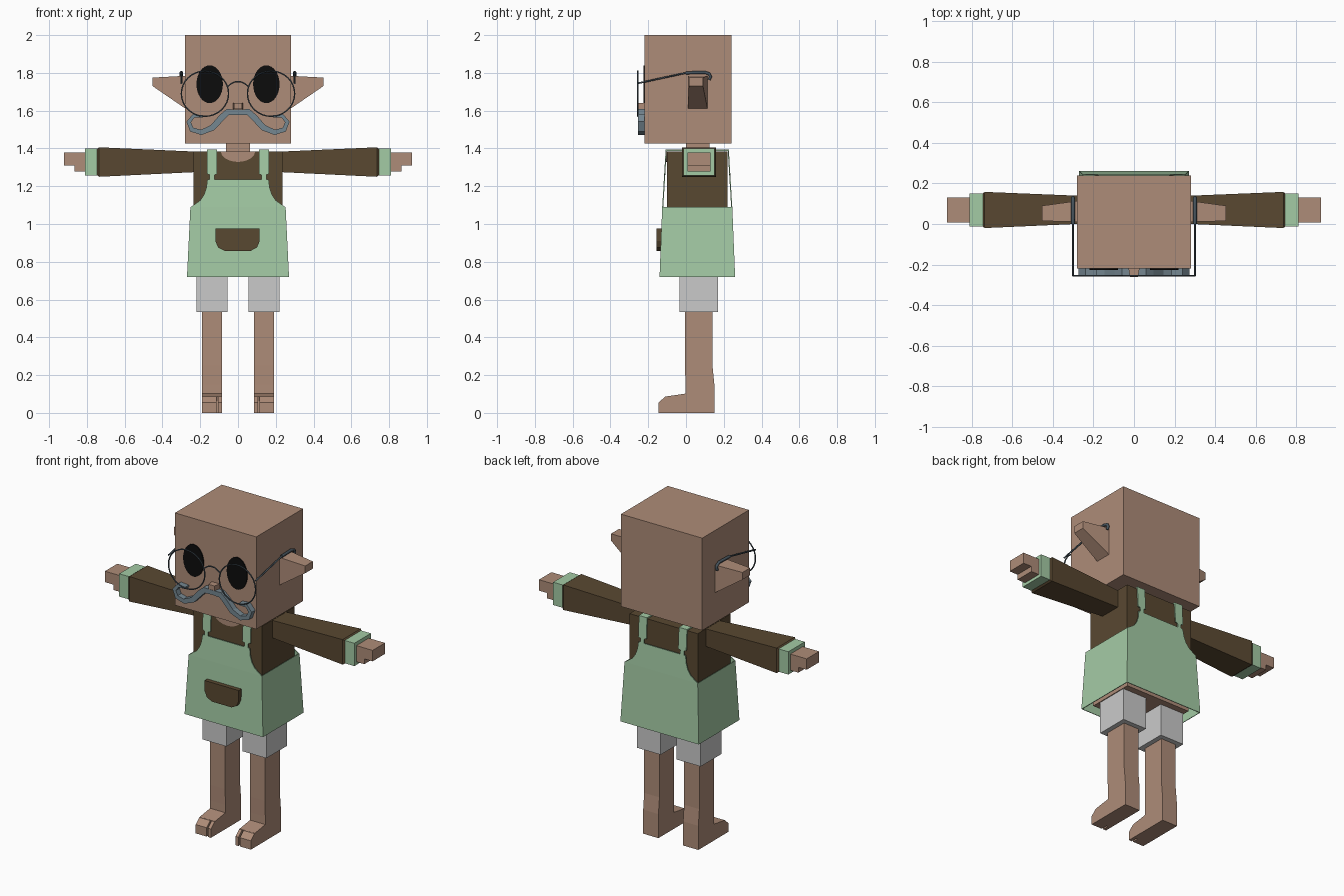
import bpy, bmesh, math
from mathutils import Vector

cube = bpy.data.objects.get("Cube")
if cube:
    bpy.data.objects.remove(cube, do_unlink=True)


def material(name, hexa):
    srgb = [int(hexa[i:i + 2], 16) / 255 for i in (0, 2, 4)]
    col = [c / 12.92 if c < 0.04 else ((c + 0.055) / 1.055) ** 2.4 for c in srgb] + [1]
    m = bpy.data.materials.new(name)
    m.use_nodes = True
    m.diffuse_color = col
    m.node_tree.nodes["Principled BSDF"].inputs["Base Color"].default_value = col
    return m


skin = material("skin", "AE8C78")
brown = material("brown_cloth", "594831")
green = material("green_cloth", "A4CBA5")
grey = material("light_grey_cloth", "CACACA")
black = material("eye_black", "0C0C0C")
steel = material("steel_wire", "46535C")
hair = material("blue_grey_hair", "758791")


def loft(name, rings, mat, caps=True):
    """Join equal rings of points into a solid."""
    bm = bmesh.new()
    loops = [[bm.verts.new(p) for p in r] for r in rings]
    n = len(rings[0])
    for a, b in zip(loops, loops[1:]):
        for i in range(n):
            j = (i + 1) % n
            bm.faces.new((a[i], a[j], b[j], b[i]))
    if caps:
        bm.faces.new(loops[0])
        bm.faces.new(loops[-1])
    bmesh.ops.recalc_face_normals(bm, faces=bm.faces)
    me = bpy.data.meshes.new(name)
    bm.to_mesh(me)
    bm.free()
    me.materials.append(mat)
    ob = bpy.data.objects.new(name, me)
    bpy.context.collection.objects.link(ob)
    return ob


def rect_z(x0, x1, y0, y1, z):
    return [(x0, y0, z), (x1, y0, z), (x1, y1, z), (x0, y1, z)]


def rect_x(x, y0, y1, z0, z1):
    return [(x, y0, z0), (x, y1, z0), (x, y1, z1), (x, y0, z1)]


def box(name, x, y, z, mat):
    return loft(name, [rect_z(*x, *y, z[0]), rect_z(*x, *y, z[1])], mat)


def plate(name, outline, y0, y1, mat, lean=lambda z: 0):
    """Extrude an x-z outline along y, with an optional lean."""
    return loft(name, [[(x, y + lean(z), z) for x, z in outline] for y in (y0, y1)], mat)


def wire(name, points, radius, closed=False):
    cu = bpy.data.curves.new(name, "CURVE")
    cu.dimensions = "3D"
    cu.bevel_depth = radius
    cu.bevel_resolution = 1
    sp = cu.splines.new("POLY")
    sp.points.add(len(points) - 1)
    for p, co in zip(sp.points, points):
        p.co = (*co, 1)
    sp.use_cyclic_u = closed
    cu.use_fill_caps = True
    cu.materials.append(steel)
    ob = bpy.data.objects.new(name, cu)
    bpy.context.collection.objects.link(ob)
    return ob


def ellipse(cx, cz, rx, rz, n=32, start=0, sweep=2 * math.pi):
    return [(cx + rx * math.cos(start + sweep * i / n),
             cz + rz * math.sin(start + sweep * i / n)) for i in range(n)]


# Head, neck, nose
box("head", (-0.28, 0.28), (-0.22, 0.24), (1.425, 2), skin)
box("neck", (-0.063, 0.063), (0, 0.125), (1.37, 1.43), skin)
loft("nose", [[(-w, y, 1.61), (w, y, 1.61), (w, y, 1.64), (-w, y, 1.64)]
              for w, y in ((0.028, -0.215), (0.02, -0.26))], skin)

# Torso, hips and neckline
box("sweater", (-0.235, 0.235), (-0.1, 0.22), (0.9, 1.385), brown)
box("hips", (-0.225, 0.225), (-0.09, 0.21), (0.735, 0.95), skin)
plate("neckline", ellipse(0, 1.384, 0.09, 0.055, 15, math.pi, math.pi) + [(0.09, 1.384)],
      -0.106, -0.099, skin)

# Apron skirt: open tapered shell
skirt = loft("apron_skirt", [rect_z(-0.27, 0.27, -0.14, 0.26, 0.72),
                             rect_z(-0.252, 0.252, -0.126, 0.245, 1.09)], green, caps=False)
shell = skirt.modifiers.new("thickness", "SOLIDIFY")
shell.thickness = 0.006

# Apron bibs with straps, front and back
half = [(0.125, 1.235), (0.125, 1.26), (0.11, 1.265), (0.11, 1.395), (0.165, 1.395),
        (0.165, 1.265), (0.15, 1.26), (0.15, 1.235), (0.162, 1.235), (0.168, 1.19),
        (0.18, 1.155), (0.2, 1.125), (0.235, 1.1), (0.25, 1.09)]
bib = half + [(-x, z) for x, z in reversed(half)]
plate("front_bib", bib, -0.126, -0.12, green, lambda z: (z - 1.09) * 0.06)
plate("back_bib", bib, 0.239, 0.245, green, lambda z: (1.09 - z) * 0.06)

# Pocket with rounded bottom
plate("pocket", [(-0.12, 0.975), (-0.12, 0.91), (-0.105, 0.875), (-0.07, 0.857),
                 (0.065, 0.857), (0.1, 0.875), (0.115, 0.91), (0.115, 0.975)],
      -0.157, -0.128, brown)

# Glasses bridge
wire("glasses_bridge", [(x, -0.255, 1.755 - 9 * x * x)
                        for x in (-0.055, -0.035, -0.015, 0.015, 0.035, 0.055)], 0.004)

# Moustache centreline: x, z, half width
hair_path = [(0, 1.592, 0.014), (0.055, 1.592, 0.017), (0.085, 1.565, 0.017),
             (0.135, 1.51, 0.016), (0.195, 1.485, 0.014), (0.245, 1.5, 0.013),
             (0.261, 1.54, 0.012), (0.235, 1.572, 0.01), (0.185, 1.57, 0.006)]


def ribbon(path):
    up, down = [], []
    for i, (x, z, w) in enumerate(path):
        a, b = path[max(i - 1, 0)], path[min(i + 1, len(path) - 1)]
        d = Vector((b[0] - a[0], b[1] - a[1])).normalized()
        if i == 0:
            d = Vector((1, 0))
        up.append((x - d.y * w, z + d.x * w))
        down.append((x + d.y * w, z - d.x * w))
    return up + down[::-1]


for s, side in ((1, "left"), (-1, "right")):
    def mirrored(pts):
        return [(s * p[0], *p[1:]) for p in pts]

    def part(name, rings, mat):
        return loft(side + "_" + name, [mirrored(r) for r in rings], mat)

    def block(name, x, y, z, mat):
        return part(name, [rect_z(*x, *y, z[0]), rect_z(*x, *y, z[1])], mat)

    # Face details
    plate(side + "_eye", ellipse(s * 0.15, 1.74, 0.07, 0.1), -0.226, -0.218, black)
    plate(side + "_moustache", mirrored(ribbon(hair_path)), -0.255, -0.218, hair)
    part("ear", [rect_x(0.27, 0.01, 0.115, 1.605, 1.785),
                 rect_x(0.452, 0.015, 0.09, 1.73, 1.775)], skin)

    # Glasses rim and temple
    wire(side + "_glasses_rim", [(x, -0.255, z) for x, z in
                                 ellipse(s * 0.175, 1.69, 0.125, 0.12)], 0.004, True)
    wire(side + "_glasses_temple", mirrored(
        [(0.3, -0.255, 1.745), (0.3, -0.13, 1.772), (0.3, 0, 1.8)]), 0.005)
    wire(side + "_temple_tip", mirrored(
        [(0.3, 0, 1.8), (0.3, 0.1, 1.803), (0.3, 0.122, 1.795),
         (0.3, 0.13, 1.78), (0.3, 0.122, 1.763)]), 0.009)

    # Strap over the shoulder
    block("shoulder_strap", (0.11, 0.165), (-0.106, 0.227), (1.386, 1.395), green)

    # Arm, cuff, hand
    part("sleeve", [rect_x(0.22, 0.003, 0.137, 1.275, 1.383),
                    rect_x(0.735, -0.02, 0.158, 1.25, 1.406),
                    rect_x(0.746, -0.012, 0.15, 1.258, 1.398)], brown)
    block("cuff", (0.74, 0.81), (-0.012, 0.15), (1.258, 1.4), green)
    block("hand", (0.8, 0.922), (0.008, 0.13), (1.31, 1.378), skin)
    block("fingers", (0.8, 0.865), (0.008, 0.13), (1.277, 1.315), skin)

    # Shorts and leg
    block("shorts", (0.055, 0.22), (-0.035, 0.17), (0.535, 0.76), grey)
    part("leg", [rect_z(0.085, 0.19, -0.003, 0.15, 0),
                 rect_z(0.085, 0.19, -0.003, 0.15, 0.15),
                 rect_z(0.085, 0.19, -0.005, 0.14, 0.25),
                 rect_z(0.085, 0.19, -0.005, 0.14, 0.56)], skin)

    # Foot with two toes
    instep = [(0.02, 0), (-0.105, 0), (-0.105, 0.087), (-0.003, 0.102), (0.02, 0.102)]
    toe = [(-0.1, 0), (-0.145, 0), (-0.145, 0.055), (-0.11, 0.086), (-0.1, 0.087)]
    for name, profile, x0, x1 in (("foot", instep, 0.085, 0.19),
                                  ("big_toe", toe, 0.085, 0.105),
                                  ("small_toes", toe, 0.115, 0.19)):
        part(name, [[(x, y, z) for y, z in profile] for x in (x0, x1)], skin)
